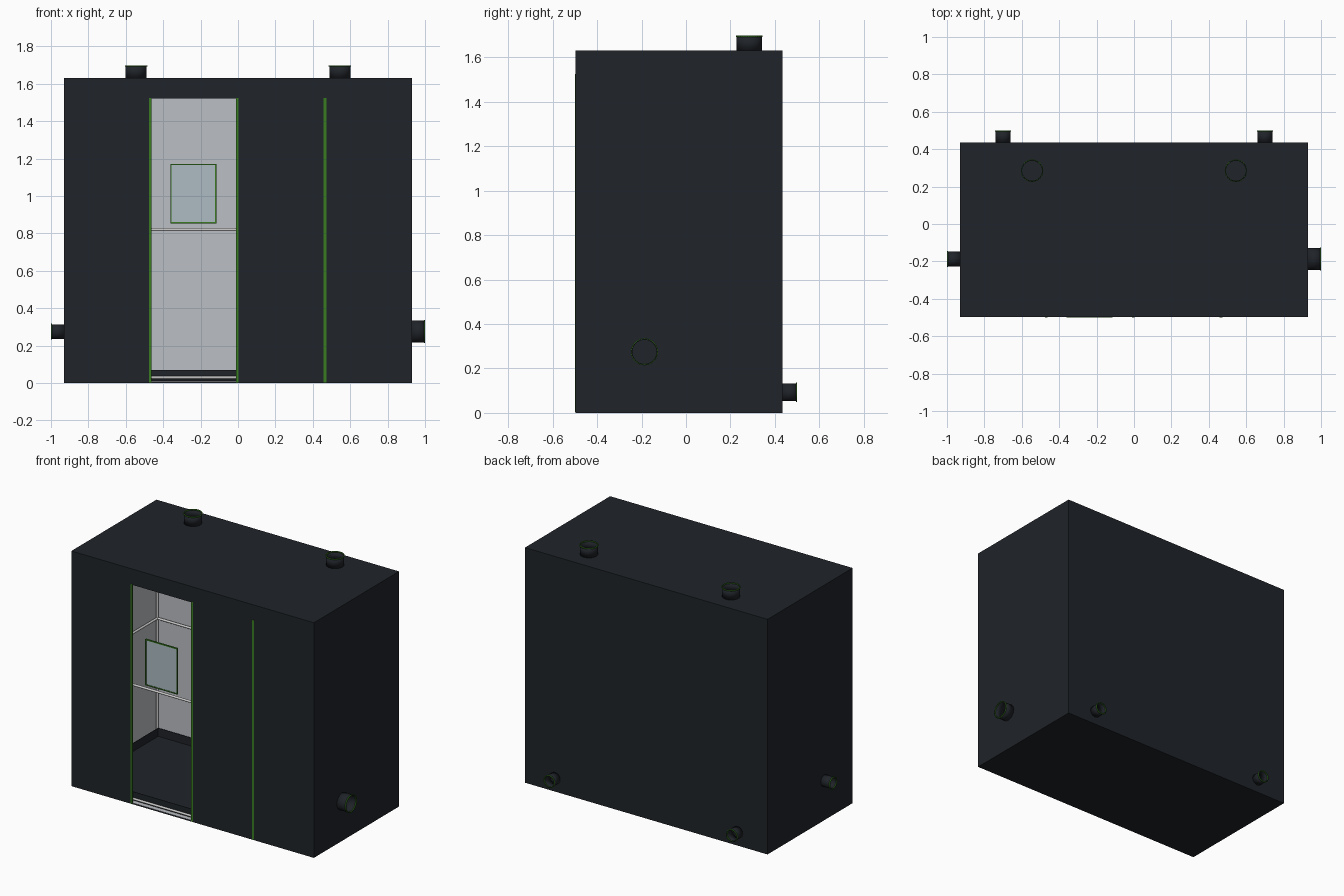
import bpy, bmesh
from math import pi
from mathutils import Vector, Matrix

if "Cube" in bpy.data.objects:
    bpy.data.objects.remove(bpy.data.objects["Cube"])


def mat(name, rgb, a=1.0):
    m = bpy.data.materials.new(name)
    m.diffuse_color = (*rgb, a)
    m.use_nodes = True
    m.node_tree.nodes["Principled BSDF"].inputs["Base Color"].default_value = m.diffuse_color
    return m


FABRIC = mat("dark_fabric", (0.014, 0.017, 0.022))
LINER = mat("reflective_liner", (0.5, 0.52, 0.55))
GREEN = mat("green_trim", (0.04, 0.2, 0.015))
METAL = mat("white_metal", (0.75, 0.76, 0.78))
PANE = mat("window_pane", (0.42, 0.5, 0.55))

X0, X1, Y0, Y1, H = -0.93, 0.93, -0.497, 0.435, 1.63
DOOR_L, DOOR_R, DOOR_TOP = -0.47, 0.0, 1.52


def box_bm(lo, hi):
    lo, hi = Vector(lo), Vector(hi)
    bm = bmesh.new()
    bmesh.ops.create_cube(bm, size=1)
    for v in bm.verts:
        v.co = (lo + hi) / 2 + Vector(a * b for a, b in zip(v.co, hi - lo))
    return bm


def finish(bm, name, *mats):
    me = bpy.data.meshes.new(name)
    bm.to_mesh(me)
    bm.free()
    for m in mats:
        me.materials.append(m)
    ob = bpy.data.objects.new(name, me)
    bpy.context.collection.objects.link(ob)
    return ob


def box(name, lo, hi, m):
    return finish(box_bm(lo, hi), name, m)


def solidify(ob, t, mat_off=0):
    s = ob.modifiers.new("thickness", "SOLIDIFY")
    s.thickness, s.offset, s.material_offset = t, -1, mat_off


def smooth(ob):
    bpy.ops.object.select_all(action="DESELECT")
    ob.select_set(True)
    bpy.context.view_layer.objects.active = ob
    bpy.ops.object.shade_smooth_by_angle(angle=0.7)


def tube(name, p, q, r, m, capped=True, seg=32):
    p, q = Vector(p), Vector(q)
    d = q - p
    bm = bmesh.new()
    bmesh.ops.create_cone(bm, cap_ends=capped, segments=seg, radius1=r, radius2=r, depth=d.length,
                          matrix=Matrix.Translation((p + q) / 2) @ d.to_track_quat("Z", "Y").to_matrix().to_4x4())
    ob = finish(bm, name, m)
    smooth(ob)
    return ob


# fabric shell with the open doorway, lined inside
bm = box_bm((X0, Y0, 0), (X1, Y1, H))
for co, no in (((DOOR_L, 0, 0), (1, 0, 0)), ((DOOR_R, 0, 0), (1, 0, 0)), ((0, 0, DOOR_TOP), (0, 0, 1))):
    bmesh.ops.bisect_plane(bm, geom=bm.verts[:] + bm.edges[:] + bm.faces[:], plane_co=co, plane_no=no)
door = []
for f in bm.faces:
    c = f.calc_center_median()
    if f.normal.y < -0.9 and DOOR_L < c.x < DOOR_R and c.z < DOOR_TOP:
        door.append(f)
bmesh.ops.delete(bm, geom=door, context="FACES")
solidify(finish(bm, "tent_shell", FABRIC, LINER), 0.008, 1)

# removable floor tray
bm = box_bm((-0.895, -0.465, 0.01), (0.895, 0.403, 0.07))
bmesh.ops.delete(bm, geom=[f for f in bm.faces if f.normal.z > 0.9], context="FACES")
solidify(finish(bm, "floor_tray", FABRIC), 0.005)

# pole frame: corner posts and three levels of rails
PX, PF, PB, PR = 0.91, -0.479, 0.417, 0.008
for x in (-PX, PX):
    for y in (PF, PB):
        tube("corner_post", (x, y, 0.012), (x, y, H - 0.012), PR, METAL, seg=16)
for z in (0.03, 0.82, 1.605):
    for y in (PF, PB):
        tube("long_rail", (-PX, y, z), (PX, y, z), PR, METAL, seg=16)
    for x in (-PX, PX):
        tube("side_rail", (x, PF, z), (x, PB, z), PR, METAL, seg=16)

# green door zips
for x in (DOOR_L, -0.003, 0.465):
    box("door_zip", (x - 0.007, Y0 - 0.002, 0.003), (x + 0.007, Y0 + 0.008, 1.525), GREEN)

# viewing window with thin frame
wx0, wx1, wz0, wz1 = -0.362, -0.116, 0.853, 1.172
fw, ya, yb = 0.007, -0.5, -0.489
box("window_pane", (wx0 + fw, ya + 0.003, wz0 + fw), (wx1 - fw, yb - 0.003, wz1 - fw), PANE)
for a in (wx0, wx1 - fw):
    box("window_frame_side", (a, ya, wz0), (a + fw, yb, wz1), GREEN)
for a in (wz0, wz1 - fw):
    box("window_frame_rail", (wx0 + fw, ya, a), (wx1 - fw, yb, a + fw), GREEN)


# duct sleeves with a green hem at the mouth
def duct(name, base, direction, r, length):
    base, d = Vector(base), Vector(direction)
    sleeve = tube(name, base, base + d * length, r - 0.003, FABRIC, False)
    solidify(sleeve, 0.003)
    hem = tube(name + "_hem", base + d * (length - 0.006), base + d * length, r, GREEN, False)
    solidify(hem, 0.007)


for s in (-1, 1):
    duct("top_duct", (0.545 * s, 0.285, H), (0, 0, 1), 0.06, 0.068)
    duct("back_duct", (0.70 * s, Y1, 0.093), (0, 1, 0), 0.043, 0.065)
duct("left_duct", (X0, -0.187, 0.275), (-1, 0, 0), 0.042, 0.07)
duct("right_duct", (X1, -0.187, 0.275), (1, 0, 0), 0.061, 0.07)
